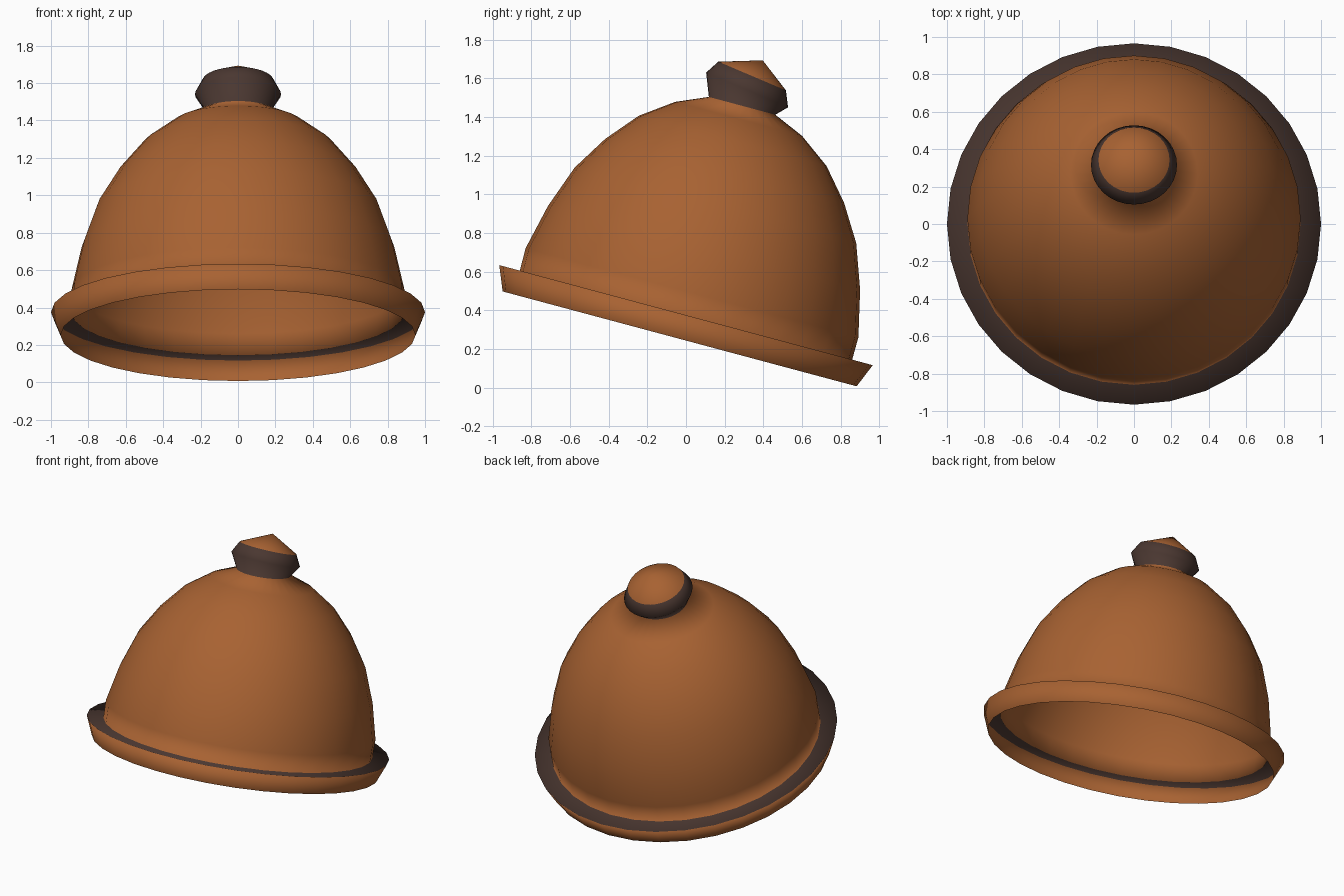
import bpy, bmesh, math

if "Cube" in bpy.data.objects:
    bpy.data.objects.remove(bpy.data.objects["Cube"])

SIDES = 32
TILT = 15.0          # lean of the whole bell toward the back
KNOB_TILT = 23.0     # the knob leans a little further


def material(name, rgb):
    m = bpy.data.materials.new(name)
    m.diffuse_color = (*rgb, 1.0)
    m.use_nodes = True
    m.node_tree.nodes["Principled BSDF"].inputs["Base Color"].default_value = m.diffuse_color
    return m


brown = material("brown", (0.39, 0.122, 0.032))
dark = material("dark brown", (0.068, 0.038, 0.030))


def on_axis(h):
    """Centre of a ring at height h along the leaning axis."""
    t = math.radians(TILT)
    return h * math.sin(t), 0.375 + h * math.cos(t)


# Rings from the open bottom up: (centre y, centre z, radius, tilt, colour of band above)
rings = [
    (*on_axis(-0.127), 0.948, TILT, 0),   # flared rim
    (*on_axis(0.0), 1.0, TILT, 1),        # dark flat ledge
]
dome = [(0.89, 0.0), (0.891, 0.12), (0.836, 0.36), (0.754, 0.588),
        (0.640, 0.772), (0.503, 0.933), (0.340, 1.051)]
rings += [(*on_axis(h), r, TILT, 0) for r, h in dome]
rings += [
    (*on_axis(1.121), 0.178, TILT, 1),    # knob base
    (0.316, 1.54, 0.23, KNOB_TILT, 1),    # knob widest ring
    (0.342, 1.612, 0.19, KNOB_TILT, 0),   # brown cap
]
apex = (0.0, 0.397, 1.693)

bm = bmesh.new()
loops = []
for cy, cz, r, tilt, _ in rings:
    t = math.radians(tilt)
    loop = []
    for i in range(SIDES):
        a = 2 * math.pi * i / SIDES
        s = r * math.sin(a)
        loop.append(bm.verts.new((r * math.cos(a), cy + s * math.cos(t), cz - s * math.sin(t))))
    loops.append(loop)

# Bands between neighbouring rings
for k in range(len(loops) - 1):
    low, high = loops[k], loops[k + 1]
    for i in range(SIDES):
        j = (i + 1) % SIDES
        f = bm.faces.new((low[i], low[j], high[j], high[i]))
        f.material_index = rings[k][4]

# Pointed cap of the knob
tip = bm.verts.new(apex)
for i in range(SIDES):
    bm.faces.new((loops[-1][i], loops[-1][(i + 1) % SIDES], tip))

for f in bm.faces:
    f.smooth = True

mesh = bpy.data.meshes.new("bell_lid")
bm.to_mesh(mesh)
bm.free()
mesh.materials.append(brown)
mesh.materials.append(dark)
bpy.context.collection.objects.link(bpy.data.objects.new("bell_lid", mesh))
